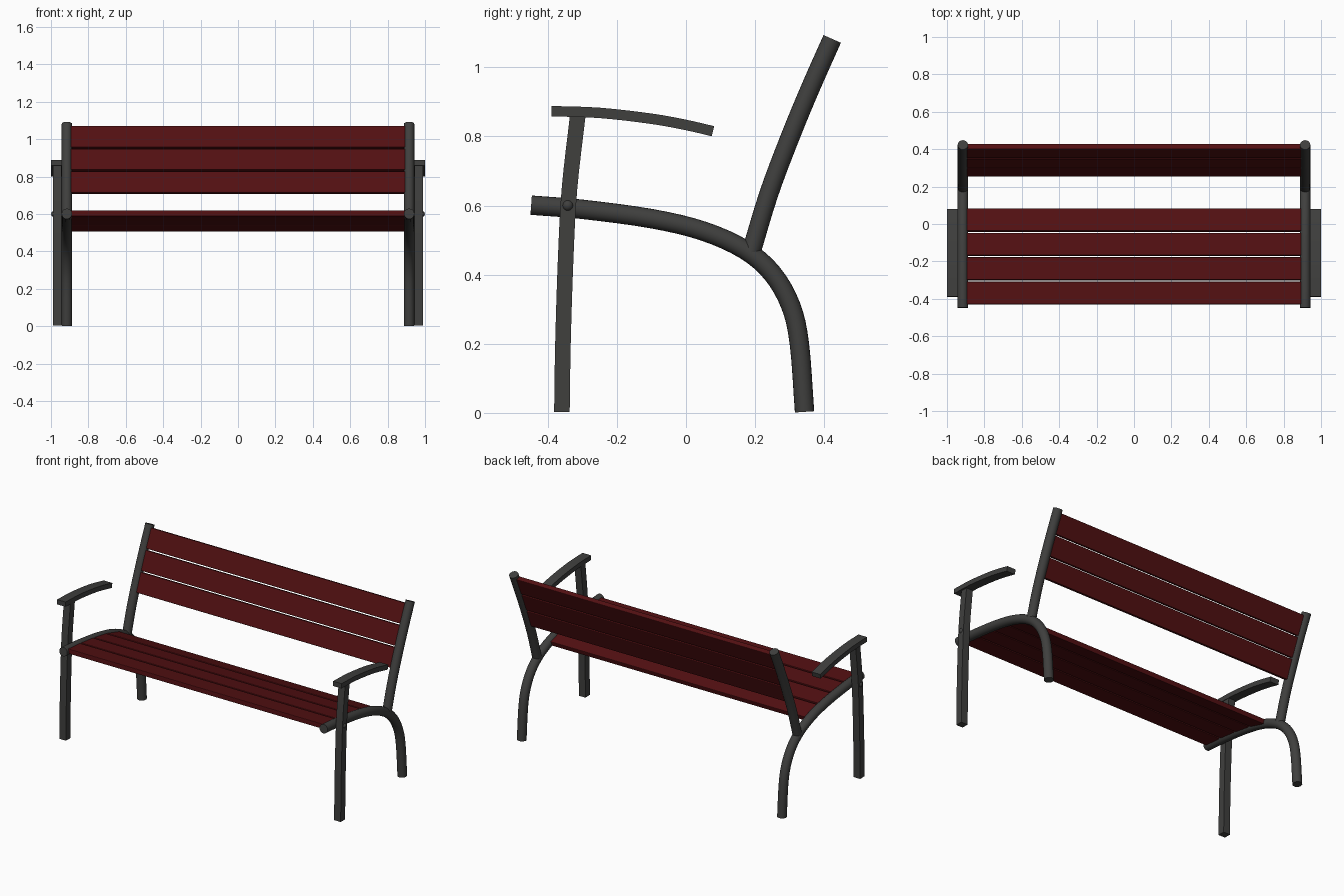
import bpy, bmesh, math
from mathutils import Vector

if "Cube" in bpy.data.objects:
    bpy.data.objects.remove(bpy.data.objects["Cube"])


def material(name, color):
    m = bpy.data.materials.new(name)
    m.diffuse_color = color
    m.use_nodes = True
    m.node_tree.nodes["Principled BSDF"].inputs["Base Color"].default_value = m.diffuse_color
    return m


METAL = material("dark_metal", (0.05, 0.05, 0.048, 1))
WOOD = material("red_wood", (0.085, 0.005, 0.006, 1))


def smooth_path(pts, steps=4):
    """Catmull-Rom curve through (y, z) points."""
    p = [Vector(q) for q in pts]
    p = [2 * p[0] - p[1]] + p + [2 * p[-1] - p[-2]]
    out = []
    for i in range(1, len(p) - 2):
        a, b, c, d = p[i - 1:i + 3]
        for s in range(steps):
            t = s / steps
            out.append(0.5 * (2 * b + (c - a) * t + (2 * a - 5 * b + 4 * c - d) * t * t
                              + (3 * b - a - 3 * c + d) * t ** 3))
    return out + [p[-2]]


def finish(obj, mat, mirror=False):
    obj.data.materials.append(mat)
    if mirror:
        mod = obj.modifiers.new("mirror", 'MIRROR')
        mod.use_mirror_merge = False
    return obj


def sweep(name, x, path, profile):
    """Sweep an (x, normal) profile along a (y, z) path, mirrored to both sides."""
    bm = bmesh.new()
    rings = []
    for i, p in enumerate(path):
        t = (path[min(i + 1, len(path) - 1)] - path[max(i - 1, 0)]).normalized()
        n = Vector((-t.y, t.x))
        rings.append([bm.verts.new((x + u, p.x + n.x * v, p.y + n.y * v)) for u, v in profile])
    k = len(profile)
    for r, s in zip(rings, rings[1:]):
        for j in range(k):
            bm.faces.new((r[j], r[(j + 1) % k], s[(j + 1) % k], s[j]))
    bm.faces.new(rings[0])
    bm.faces.new(rings[-1])
    bmesh.ops.recalc_face_normals(bm, faces=bm.faces)
    me = bpy.data.meshes.new(name)
    bm.to_mesh(me)
    bm.free()
    obj = bpy.data.objects.new(name, me)
    bpy.context.collection.objects.link(obj)
    bpy.ops.object.select_all(action='DESELECT')
    obj.select_set(True)
    bpy.context.view_layer.objects.active = obj
    bpy.ops.object.shade_smooth_by_angle(angle=math.radians(35))
    return finish(obj, METAL, True)


def circle(r, n=20):
    return [(r * math.cos(2 * math.pi * i / n), r * math.sin(2 * math.pi * i / n)) for i in range(n)]


def rect(w, h):
    return [(-w / 2, -h / 2), (w / 2, -h / 2), (w / 2, h / 2), (-w / 2, h / 2)]


def at(path, value, axis):
    """Point on the path where the given axis reaches value."""
    for a, b in zip(path, path[1:]):
        if min(a[axis], b[axis]) <= value <= max(a[axis], b[axis]):
            return a.lerp(b, (value - a[axis]) / (b[axis] - a[axis]))
    return path[-1].copy()


def slat(name, a, b, thick=0.03):
    """Board spanning the bench between two (y, z) points."""
    d, c = b - a, (a + b) / 2
    bpy.ops.mesh.primitive_cube_add(size=1, location=(0, c.x, c.y))
    obj = bpy.context.object
    obj.name = name
    for v in obj.data.vertices:
        v.co = (v.co.x * 1.79, v.co.y * d.length, v.co.z * thick)
    obj.rotation_euler.x = math.atan2(d.y, d.x)
    mod = obj.modifiers.new("bevel", 'BEVEL')
    mod.width = 0.004
    mod.segments = 2
    finish(obj, WOOD)


# Tubular frame: seat rail curving into the rear leg, and back post
seat_path = smooth_path([(-0.448, 0.601), (-0.3, 0.589), (-0.1, 0.562), (0.05, 0.526), (0.17, 0.472),
                         (0.25, 0.403), (0.303, 0.31), (0.328, 0.2), (0.343, 0.003)])
back_path = smooth_path([(0.187, 0.46), (0.24, 0.635), (0.302, 0.8), (0.36, 0.94), (0.423, 1.082)])
sweep("seat_rail_and_rear_leg", 0.915, seat_path, circle(0.028))
sweep("back_post", 0.915, back_path, circle(0.0275))

# Square front leg and flat armrest
leg_path = smooth_path([(-0.359, 0.003), (-0.356, 0.2), (-0.348, 0.45), (-0.337, 0.65), (-0.313, 0.862)])
arm_path = smooth_path([(-0.389, 0.873), (-0.25, 0.868), (-0.1, 0.851), (0.0, 0.833), (0.078, 0.815)])
sweep("front_leg", 0.966, leg_path, rect(0.046, 0.045))
sweep("armrest", 0.970, arm_path, rect(0.06, 0.03))

# Bolt joining leg and rail
bpy.ops.mesh.primitive_uv_sphere_add(segments=16, ring_count=10, radius=0.016)
bolt = bpy.context.object
bolt.name = "leg_bolt"
for v in bolt.data.vertices:
    v.co += Vector((0.983, -0.342, 0.6))
bpy.ops.object.shade_smooth()
finish(bolt, METAL, True)

# Seat slats follow the rail
lift = Vector((0, 0.004))
for i in range(4):
    y = -0.43 + i * 0.130
    slat(f"seat_slat_{i + 1}", at(seat_path, y, 0) + lift, at(seat_path, y + 0.121, 0) + lift)

# Back slats follow the post
for i in range(3):
    z = 0.71 + i * 0.121
    slat(f"back_slat_{i + 1}", at(back_path, z, 1), at(back_path, z + 0.113, 1))
